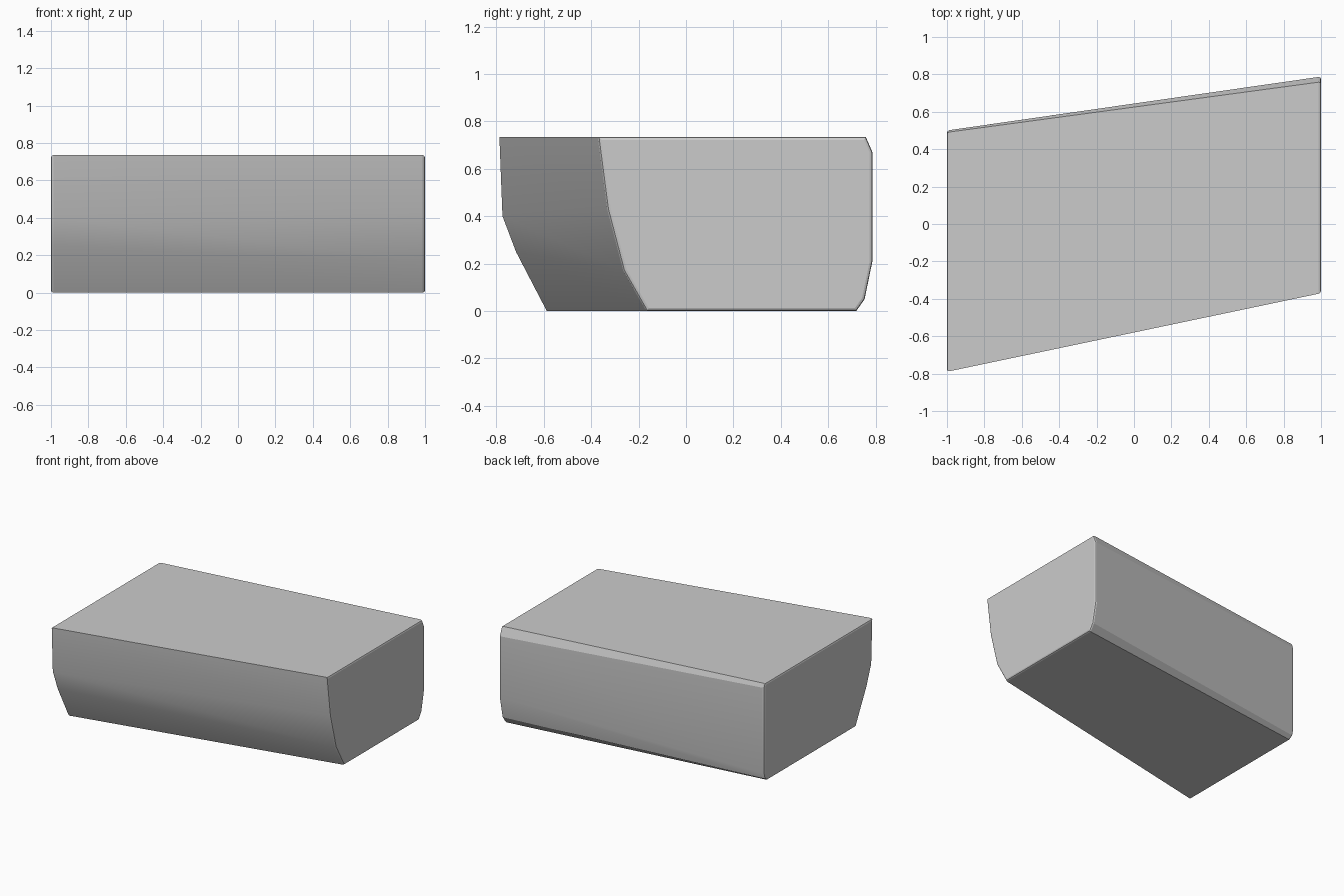
import bpy
import bmesh
import math

if "Cube" in bpy.data.objects:
    bpy.data.objects.remove(bpy.data.objects["Cube"])

# End cross-sections as (y, z), front top round under to back top
left_end = [(-0.79, 0.735), (-0.777, 0.40), (-0.72, 0.25), (-0.59, 0.005),
            (0.46, 0.005), (0.49, 0.02), (0.50, 0.06), (0.50, 0.705), (0.49, 0.735)]
right_end = [(-0.37, 0.735), (-0.33, 0.43), (-0.262, 0.17), (-0.165, 0.005),
             (0.72, 0.005), (0.755, 0.05), (0.788, 0.21), (0.788, 0.67), (0.76, 0.735)]

# Skewed block lofted between the two ends
bm = bmesh.new()
a = [bm.verts.new((-1.0, y, z - 0.005 if z < 0.01 else z)) for y, z in left_end]
b = [bm.verts.new((1.0, y, z - 0.005 if z < 0.01 else z)) for y, z in right_end]
n = len(a)
for i in range(n):
    j = (i + 1) % n
    bm.faces.new((a[i], a[j], b[j], b[i]))
bm.faces.new(a)
bm.faces.new(b)
bmesh.ops.recalc_face_normals(bm, faces=bm.faces[:])

# Narrow rounding of both end rims
rim = [e for e in bm.edges
       if abs(e.verts[0].co.x - e.verts[1].co.x) < 0.01]
bmesh.ops.bevel(bm, geom=rim, offset=0.013, offset_type='OFFSET',
                segments=2, profile=0.5, affect='EDGES', clamp_overlap=True)

mesh = bpy.data.meshes.new("block")
bm.to_mesh(mesh)
bm.free()
block = bpy.data.objects.new("skewed_block", mesh)
bpy.context.collection.objects.link(block)
bpy.context.view_layer.objects.active = block
block.select_set(True)
bpy.ops.object.shade_smooth_by_angle(angle=math.radians(20))
